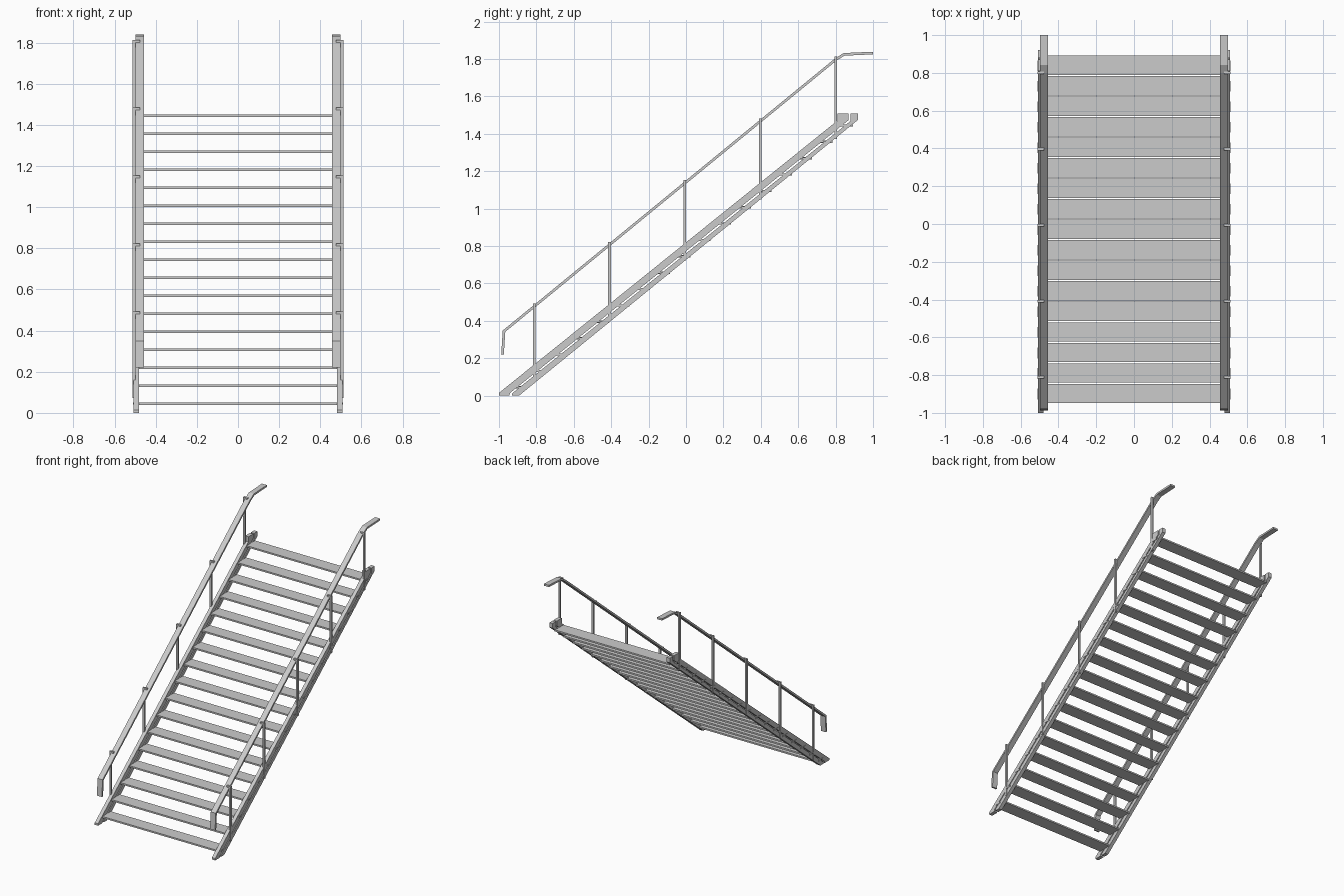
import bpy, bmesh
from mathutils import Vector

cube = bpy.data.objects.get("Cube")
if cube:
    bpy.data.objects.remove(cube, do_unlink=True)

metal = bpy.data.materials.new("light grey metal")
metal.use_nodes = True
GREY = (0.6, 0.6, 0.6, 1)
metal.diffuse_color = GREY
metal.node_tree.nodes["Principled BSDF"].inputs["Base Color"].default_value = GREY

SLOPE = 0.806          # pitch of the flight
STEPS = 17


def finish(name, bm):
    bmesh.ops.recalc_face_normals(bm, faces=bm.faces)
    mesh = bpy.data.meshes.new(name)
    bm.to_mesh(mesh)
    bm.free()
    mesh.materials.append(metal)
    obj = bpy.data.objects.new(name, mesh)
    bpy.context.collection.objects.link(obj)
    return obj


def plate(name, outline, x0, x1):
    """Extrude a side outline of (y, z) points from x0 to x1."""
    bm = bmesh.new()
    face = bm.faces.new([bm.verts.new((x0, y, z)) for y, z in outline])
    new = bmesh.ops.extrude_face_region(bm, geom=[face])["geom"]
    moved = [v for v in new if isinstance(v, bmesh.types.BMVert)]
    bmesh.ops.translate(bm, verts=moved, vec=(x1 - x0, 0, 0))
    return finish(name, bm)


def box(name, x0, x1, y, z, depth, height):
    a, b = depth / 2, height / 2
    return plate(name, [(y - a, z - b), (y + a, z - b), (y + a, z + b), (y - a, z + b)], x0, x1)


def ribbon(path, thickness):
    """Offset a (y, z) path to both sides with mitred corners."""
    pts = [Vector(p) for p in path]
    dirs = [(b - a).normalized() for a, b in zip(pts, pts[1:])]
    upper, lower = [], []
    for i, p in enumerate(pts):
        d0, d1 = dirs[max(i - 1, 0)], dirs[min(i, len(dirs) - 1)]
        n0, n1 = Vector((-d0.y, d0.x)), Vector((-d1.y, d1.x))
        m = (n0 + n1).normalized()
        off = m * (thickness / 2 / m.dot(n0))
        upper.append(p + off)
        lower.append(p - off)
    return upper + lower[::-1]


def pitch(height, y):
    return height + SLOPE * y


# Treads
for i in range(STEPS):
    y, z = -0.897 + 0.1086 * i, 0.045 + 0.0875 * i
    box(f"tread_{i + 1}", -0.485, 0.485, y, z, 0.102, 0.012)

# Side outlines of the twin stringer bars and the handrail
upper_bar = [(-1, 0), (-0.945, 0), (-0.94, 0.015), (0.87, 1.474),
             (0.87, 1.51), (0.81, 1.51), (0.81, 1.471), (-1, 0.015)]
lower_bar = [(-0.93, 0), (-0.893, 0), (0.92, 1.475),
             (0.92, 1.51), (0.88, 1.51), (0.88, 1.469), (-0.93, 0.012)]
rail = ribbon([(-0.981, 0.22), (-0.973, 0.345), (0.8, 1.797),
               (0.845, 1.825), (1, 1.832)], 0.014)

for side, s in (("left", 1), ("right", -1)):
    plate(side + "_upper_stringer", upper_bar, s * 0.48, s * 0.508)
    plate(side + "_lower_stringer", lower_bar, s * 0.48, s * 0.508)
    plate(side + "_handrail", rail, s * 0.456, s * 0.498)

    # Tread end tabs showing on the outer stringer face
    for i in range(STEPS):
        box(f"{side}_tread_tab_{i + 1}", s * 0.48, s * 0.511,
            -0.9 + 0.1086 * i, 0.045 + 0.0875 * i, 0.056, 0.009)

    # Posts with a clip over the handrail
    for i in range(5):
        y = -0.812 + 0.403 * i
        foot = pitch(0.728, y)
        top = 0.345 + 0.819 * (y + 0.973) + 0.016
        box(f"{side}_post_{i + 1}", s * 0.498, s * 0.512, y,
            (foot + top) / 2, 0.014, top - foot)
        box(f"{side}_post_clip_{i + 1}", s * 0.476, s * 0.512, y, top - 0.006, 0.014, 0.012)
